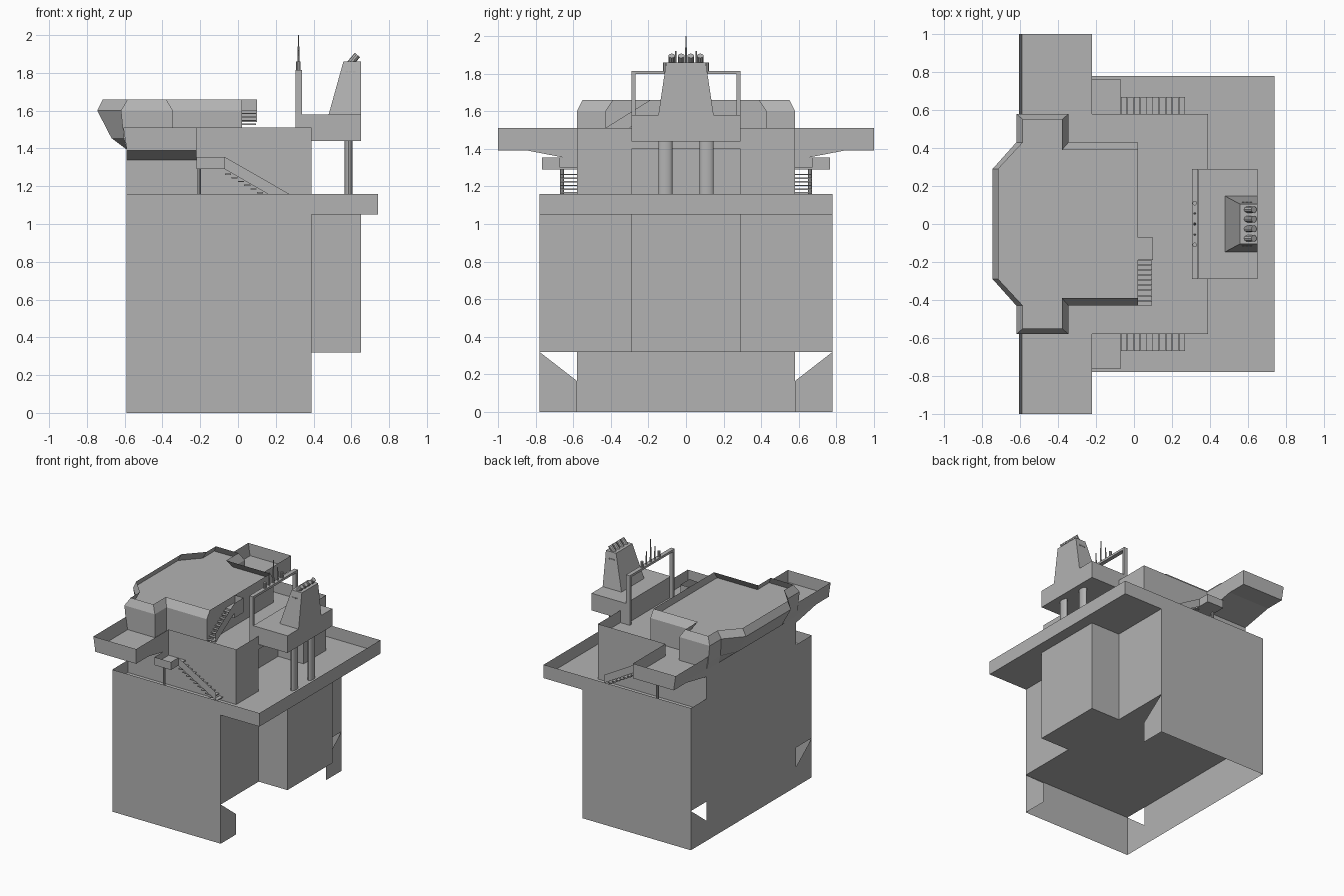
import bpy, bmesh, math
from mathutils import Vector

if "Cube" in bpy.data.objects:
    bpy.data.objects.remove(bpy.data.objects["Cube"], do_unlink=True)

grey = bpy.data.materials.new("plain grey")
grey.use_nodes = True
COLOUR = (0.45, 0.45, 0.45, 1)
grey.diffuse_color = COLOUR
for node in grey.node_tree.nodes:
    if node.type == 'BSDF_PRINCIPLED':
        node.inputs["Base Color"].default_value = COLOUR


def finish(name, bm, mirror=False, smooth=False):
    """Turn a bmesh into an object, optionally mirrored across y."""
    bmesh.ops.recalc_face_normals(bm, faces=bm.faces[:])
    me = bpy.data.meshes.new(name)
    bm.to_mesh(me)
    bm.free()
    me.materials.append(grey)
    ob = bpy.data.objects.new(name, me)
    bpy.context.collection.objects.link(ob)
    if mirror:
        mod = ob.modifiers.new("mirror", 'MIRROR')
        mod.use_axis = (False, True, False)
        mod.use_mirror_merge = False
    if smooth:
        bpy.ops.object.select_all(action='DESELECT')
        bpy.context.view_layer.objects.active = ob
        ob.select_set(True)
        bpy.ops.object.shade_smooth_by_angle()
    return ob


def loft(name, rings, closed=True, caps=(True, True), **kw):
    """Skin a list of equal rings; caps close the first and last ring."""
    bm = bmesh.new()
    vs = [[bm.verts.new(p) for p in ring] for ring in rings]
    n = len(rings[0])
    for a, b in zip(vs, vs[1:]):
        for i in range(n if closed else n - 1):
            j = (i + 1) % n
            bm.faces.new((a[i], a[j], b[j], b[i]))
    for ring, cap in ((vs[0], caps[0]), (vs[-1], caps[1])):
        if cap and closed:
            bm.faces.new(ring)
    return finish(name, bm, **kw)


def level(pts, z):
    return [(x, y, z) for x, y in pts]


def rect(x0, x1, y0, y1):
    return [(x0, y0), (x1, y0), (x1, y1), (x0, y1)]


def box(name, x0, x1, y0, y1, z0, z1, caps=(True, True), **kw):
    r = rect(x0, x1, y0, y1)
    return loft(name, [level(r, z0), level(r, z1)], caps=caps, **kw)


def sheet(name, pts, **kw):
    bm = bmesh.new()
    bm.faces.new([bm.verts.new(p) for p in pts])
    return finish(name, bm, **kw)


def tube(name, base, top, rx, ry, sides=16, taper=1, **kw):
    """Elliptical rod from base to top."""
    base, top = Vector(base), Vector(top)
    turn = Vector((0, 0, 1)).rotation_difference(top - base)
    circle = [(math.cos(math.tau * i / sides), math.sin(math.tau * i / sides)) for i in range(sides)]
    rings = [[p + turn @ Vector((rx * s * c, ry * s * d, 0)) for c, d in circle]
             for p, s in ((base, 1), (top, taper))]
    return loft(name, rings, smooth=True, **kw)


def both_sides(half):
    return half + [(x, -y) for x, y in reversed(half)]


FRONT, BACK, SIDE, INNER = -0.59, 0.39, 0.78, 0.58
KEEL, DECK, ROOF, RAIL = 0.32, 1.05, 1.41, 1.51

# Lower hull, hollow below its floor
box("hull", FRONT, BACK, -SIDE, SIDE, KEEL, DECK)
box("hull_rear_trunk", BACK, 0.65, -0.29, 0.29, KEEL, DECK)
sheet("side_skirt", [(FRONT, SIDE, 0), (BACK, SIDE, 0), (BACK, SIDE, KEEL), (FRONT, SIDE, KEEL)], mirror=True)
sheet("front_skirt", [(FRONT, -INNER, 0), (FRONT, INNER, 0), (FRONT, INNER, KEEL), (FRONT, -INNER, KEEL)])
for label, x in (("front", FRONT), ("rear", BACK)):
    sheet(label + "_gusset", [(x, INNER, 0), (x, SIDE, 0), (x, SIDE, KEEL), (x, INNER, 0.165)], mirror=True)

# Main deck with thin bulwark
box("main_deck", FRONT, 0.74, -SIDE, SIDE, DECK, DECK + 0.01)
box("deck_bulwark", FRONT, 0.74, -SIDE, SIDE, DECK, 1.16, caps=(False, False))

# Deckhouse with a rear alcove
house = both_sides([(FRONT, INNER), (BACK, INNER), (BACK, 0.29), (0.16, 0.29)])
loft("deckhouse", [level(house, DECK), level(house, ROOF)])
sheet("alcove_ceiling", level(rect(0.16, BACK, -0.29, 0.29), ROOF))

# Side wings and the bulwark running round wings and roof
wing = [(INNER, 1.34), (0.84, 1.39), (1.0, 1.39), (1.0, ROOF), (INNER, ROOF)]
loft("side_wing", [[(x, y, z) for y, z in wing] for x in (FRONT, -0.22)], mirror=True)


def rim(x):
    return both_sides([(x, INNER), (x, 1.0), (-0.22, 1.0), (-0.22, INNER), (BACK, INNER)])


loft("roof_bulwark", [level(rim(FRONT), 1.40), level(rim(-0.607), RAIL)], closed=False)

# Bridge: faceted bow, side lobes and inward sloping rail
foot = both_sides([(FRONT, 0.27), (FRONT, 0.42), (FRONT, INNER), (-0.345, INNER), (-0.345, 0.43), (0.02, 0.43)])
chin = both_sides([(-0.67, 0.28), (-0.605, 0.42), (-0.605, INNER), (-0.345, INNER), (-0.345, 0.43), (0.02, 0.43)])
brow = both_sides([(-0.745, 0.29), (-0.62, 0.43), (-0.62, INNER), (-0.345, INNER), (-0.345, 0.43), (0.02, 0.43)])
crown = both_sides([(-0.715, 0.29), (-0.585, 0.43), (-0.585, 0.55), (-0.38, 0.55), (-0.38, 0.39), (0.02, 0.39)])
loft("bridge", [level(foot, 1.395), level(chin, 1.455), level(brow, 1.60), level(crown, 1.66)], caps=(True, False))
sheet("bridge_roof", level(brow, 1.60))

# Stair from the house roof to the bridge roof
box("bridge_landing", 0.02, 0.10, -0.19, -0.07, 1.54, 1.60)
loft("landing_rail", [level([(0.02, -0.07), (0.10, -0.07), (0.10, -0.19)], z) for z in (1.54, 1.66)], closed=False)
for i in range(9):
    y, z = -0.417 + i * 0.0267, 1.43 + i * 0.019
    box("bridge_stair_tread", 0.02, 0.095, y - 0.012, y + 0.012, z, z + 0.006)
sheet("bridge_stair_rail", [(0.10, -0.43, 1.43), (0.10, -0.43, 1.51), (0.10, -0.19, 1.66), (0.10, -0.19, 1.58)])

# Side landings and stairs down to the deck
box("side_landing", -0.22, -0.07, INNER, 0.765, 1.29, 1.30, mirror=True)
loft("side_landing_rail", [level([(-0.22, INNER), (-0.22, 0.765), (-0.07, 0.765), (-0.07, 0.67)], z)
                           for z in (1.29, 1.355)], closed=False, mirror=True)
tube("landing_post", (-0.205, 0.66, DECK), (-0.205, 0.66, 1.29), 0.01, 0.01, 8, mirror=True)
for i in range(10):
    x = -0.053 + i * 0.034
    z = 1.27 - 0.575 * (x + 0.07)
    box("side_stair_tread", x - 0.016, x + 0.016, INNER, 0.67, z, z + 0.007, mirror=True)
sheet("side_stair_rail", [(-0.07, 0.67, 1.29), (-0.07, 0.67, 1.355), (0.27, 0.67, 1.16), (0.27, 0.67, 1.095)],
      mirror=True)

# Funnel base on pillars
base = [(0.34, ROOF), (BACK, ROOF), (BACK, 1.44), (0.65, 1.44), (0.65, 1.58), (0.34, 1.58)]
loft("funnel_base", [[(x, y, z) for x, z in base] for y in (-0.29, 0.29)])
tube("funnel_pillar", (0.585, 0.11, DECK), (0.585, 0.11, 1.44), 0.02, 0.0375, 20, mirror=True)

# Funnel, vents and exhaust pipes
loft("funnel", [level(rect(0.48, 0.65, -0.147, 0.147), 1.58), level(rect(0.558, 0.65, -0.105, 0.105), 1.86)])
for x in (0.575, 0.595, 0.615):
    box("funnel_vent", x - 0.007, x + 0.007, 0.11, 0.117, 1.802, 1.81, mirror=True)
for y in (0.026, 0.076):
    tube("exhaust_pipe", (0.59, y, 1.845), (0.632, y, 1.895), 0.018, 0.018, 10, mirror=True)

# Mast arch and aerials
box("mast_leg", 0.305, 0.338, 0.268, 0.29, ROOF, 1.80, mirror=True)
box("mast_crossbar", 0.305, 0.338, -0.29, 0.29, 1.797, 1.815)
tube("aerial_stub", (0.32, 0.11, 1.81), (0.32, 0.11, 1.86), 0.012, 0.012, 10, mirror=True)
tube("short_aerial", (0.32, 0.055, 1.81), (0.32, 0.055, 1.92), 0.006, 0.006, 8, taper=0.6, mirror=True)
tube("tall_aerial_base", (0.32, 0, 1.81), (0.32, 0, 1.94), 0.007, 0.007, 8, taper=0.7)
tube("tall_aerial_tip", (0.32, 0, 1.94), (0.32, 0, 2.0), 0.003, 0.003, 6)
